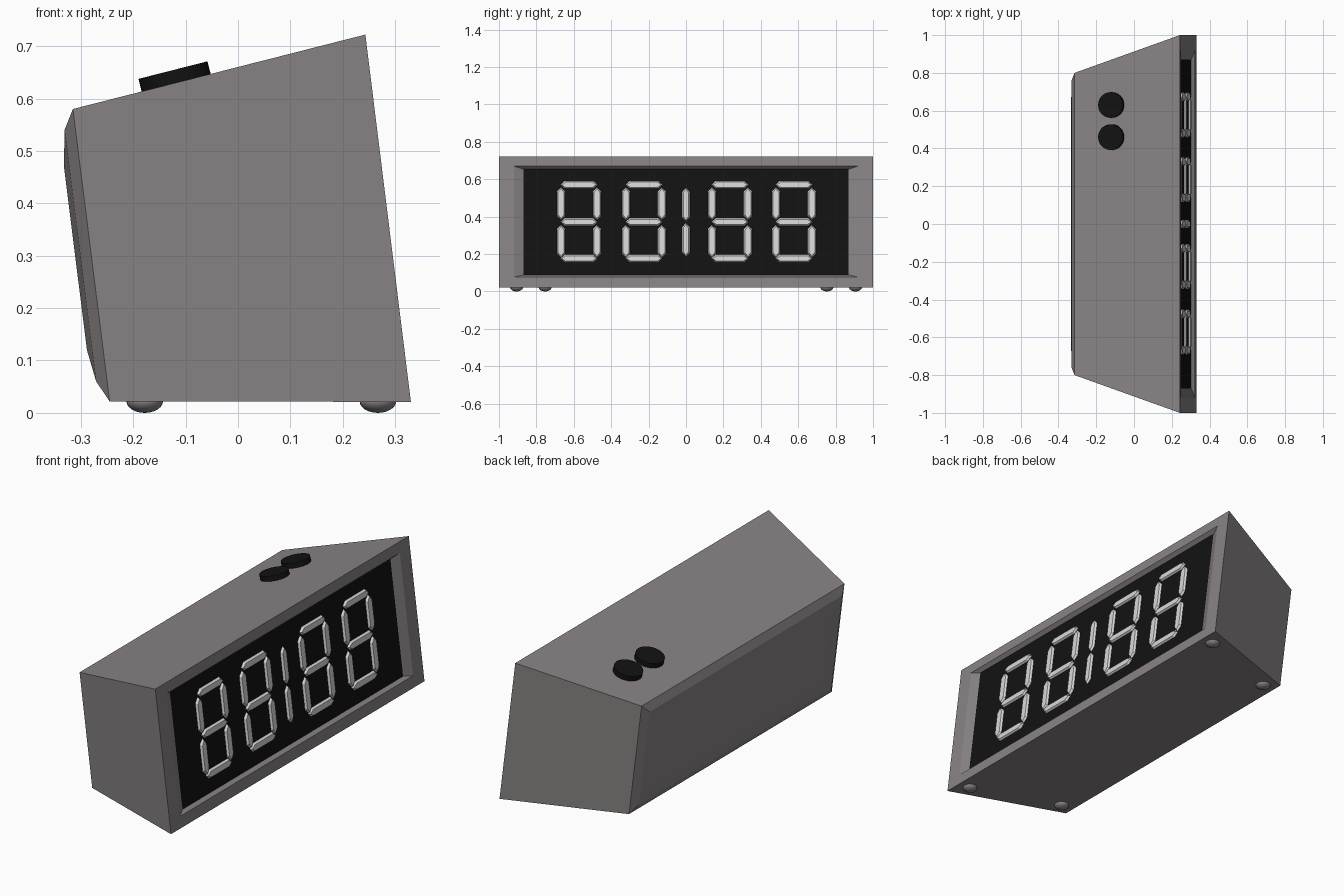
import bpy, bmesh, math
from mathutils import Vector

if "Cube" in bpy.data.objects:
    bpy.data.objects.remove(bpy.data.objects["Cube"])


def material(name, rgb):
    m = bpy.data.materials.new(name)
    m.diffuse_color = (*rgb, 1)
    m.use_nodes = True
    m.node_tree.nodes["Principled BSDF"].inputs["Base Color"].default_value = m.diffuse_color
    return m


GREY = material("warm grey plastic", (0.25, 0.23, 0.235))
BLACK = material("black", (0.006, 0.006, 0.006))
LIGHT = material("light grey", (0.68, 0.68, 0.68))


def front_x(z):
    return 0.33 - (z - 0.021) * 0.124


def back_x(z):
    return -0.245 - (z - 0.022) * 0.1255


def finish(name, bm, *mats):
    bmesh.ops.recalc_face_normals(bm, faces=bm.faces)
    me = bpy.data.meshes.new(name)
    bm.to_mesh(me)
    bm.free()
    for m in mats:
        me.materials.append(m)
    ob = bpy.data.objects.new(name, me)
    bpy.context.collection.objects.link(ob)
    return ob


# Case: rectangular rings from the recessed screen, round the shell, to the domed back
# Each ring: plane, offset along x, half width, low z, high z
DEPTH = 0.019
rings = [
    (front_x, -DEPTH, 0.87, 0.088, 0.654),
    (front_x, 0, 0.92, 0.077, 0.67),
    (front_x, 0, 1.0, 0.021, 0.722),
    (back_x, 0, 0.80, 0.022, 0.58),
    (back_x, -0.021, 0.76, 0.06, 0.54),
    (back_x, -0.031, 0.67, 0.12, 0.47),
]
bm = bmesh.new()
loops = []
for plane, off, hw, lo, hi in rings:
    loops.append([bm.verts.new((plane(z) + off, y, z))
                  for y, z in ((-hw, lo), (hw, lo), (hw, hi), (-hw, hi))])
for a, b in zip(loops, loops[1:]):
    for i in range(4):
        j = (i + 1) % 4
        bm.faces.new((a[i], a[j], b[j], b[i]))
screen = bm.faces.new(loops[0])
screen.material_index = 1
bm.faces.new(loops[-1])
finish("clock_case", bm, GREY, BLACK)


# Display segments: raised hexagonal bars with sloped edges
def segment(bm, cy, cz, half, w, upright):
    def ring(inset, height):
        h, r = half - inset, w - inset
        pts = ((-h, 0), (-h + 0.022, -r), (h - 0.022, -r),
               (h, 0), (h - 0.022, r), (-h + 0.022, r))
        out = []
        for u, v in pts:
            y, z = (cy + v, cz + u) if upright else (cy + u, cz + v)
            out.append(bm.verts.new((front_x(z) - DEPTH + height, y, z)))
        return out
    base, top = ring(0, -0.001), ring(0.007, 0.01)
    for i in range(6):
        j = (i + 1) % 6
        bm.faces.new((base[i], base[j], top[j], top[i]))
    bm.faces.new(top)
    bm.faces.new(base)


for n, cy in enumerate((-0.572, -0.225, 0.235, 0.577)):
    bm = bmesh.new()
    for cz in (0.570, 0.371, 0.176):
        segment(bm, cy, cz, 0.1, 0.021, False)
    for side in (-1, 1):
        for cz in (0.469, 0.268):
            segment(bm, cy + side * 0.096, cz, 0.088, 0.023, True)
    finish(f"digit_{n + 1}", bm, LIGHT)

bm = bmesh.new()
for cz in (0.464, 0.276):
    segment(bm, 0, cz, 0.091, 0.021, True)
finish("divider_bars", bm, LIGHT)

# Buttons on the sloping top
tilt = math.atan2(0.142, 0.558)
normal = Vector((-math.sin(tilt), 0, math.cos(tilt)))
for n, y in enumerate((0.46, 0.63)):
    pos = Vector((-0.118, y, 0.630)) + normal * 0.008
    bpy.ops.mesh.primitive_cylinder_add(vertices=32, radius=0.068, depth=0.034,
                                        location=pos, rotation=(0, -tilt, 0))
    ob = bpy.context.object
    ob.name = f"top_button_{n + 1}"
    ob.data.materials.append(BLACK)
    bpy.ops.object.shade_smooth_by_angle(angle=math.radians(30))

# Round feet, half sunk in the base
for label, x, y in (("front", 0.267, 0.906), ("back", -0.178, 0.753)):
    for side in (-1, 1):
        bpy.ops.mesh.primitive_uv_sphere_add(segments=24, ring_count=12, radius=0.035,
                                             location=(x, side * y, 0.0225))
        ob = bpy.context.object
        ob.scale.z = 0.0225 / 0.035
        ob.name = f"{label}_foot_{'right' if side > 0 else 'left'}"
        ob.data.materials.append(GREY)
        bpy.ops.object.shade_smooth_by_angle(angle=math.radians(60))
